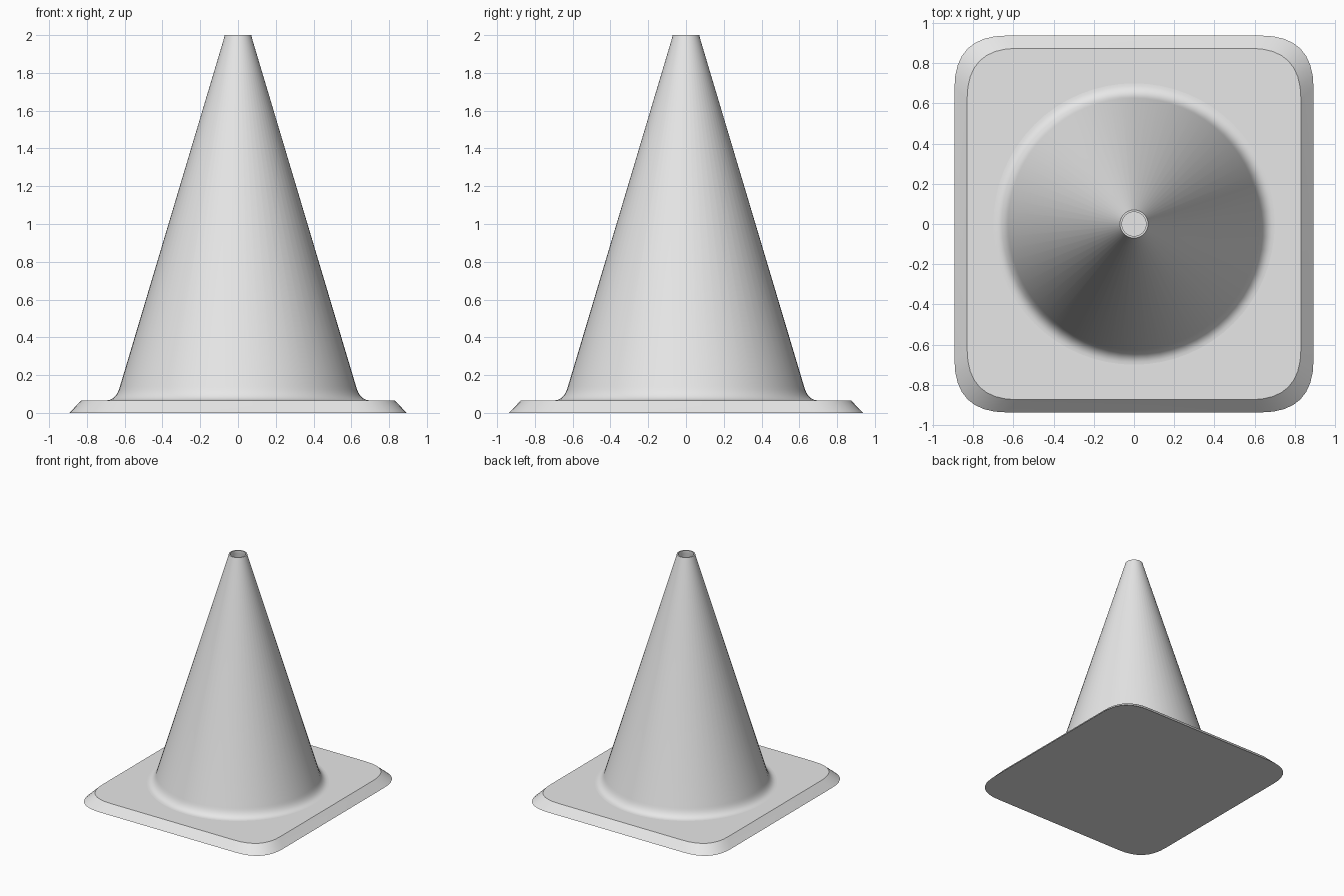
import bpy, bmesh, math
from mathutils import Vector

cube = bpy.data.objects.get("Cube")
if cube:
    bpy.data.objects.remove(cube, do_unlink=True)

grey = bpy.data.materials.new("light_grey")
grey.use_nodes = True
colour = (0.8, 0.8, 0.8, 1)
grey.diffuse_color = colour
grey.node_tree.nodes["Principled BSDF"].inputs["Base Color"].default_value = colour

BASE_TOP = 0.066
SIDES = 64


def finish(bm, name, angle):
    """Turn a bmesh into a shaded, coloured object."""
    bmesh.ops.recalc_face_normals(bm, faces=bm.faces)
    mesh = bpy.data.meshes.new(name)
    bm.to_mesh(mesh)
    bm.free()
    mesh.materials.append(grey)
    obj = bpy.data.objects.new(name, mesh)
    bpy.context.collection.objects.link(obj)
    bpy.ops.object.select_all(action="DESELECT")
    obj.select_set(True)
    bpy.context.view_layer.objects.active = obj
    bpy.ops.object.shade_smooth_by_angle(angle=math.radians(angle))
    return obj


def curve(a, b, c, steps):
    """Points of a soft bend from a to c, pulled towards b."""
    a, b, c = Vector(a), Vector(b), Vector(c)
    return [a.lerp(b, i / steps).lerp(b.lerp(c, i / steps), i / steps)
            for i in range(steps + 1)]


def bridge(bm, lower, upper):
    n = len(lower)
    for i in range(n):
        j = (i + 1) % n
        bm.faces.new((lower[i], lower[j], upper[j], upper[i]))


def rounded_outline(w, d, r):
    points = []
    for sx, sy in ((1, 1), (-1, 1), (-1, -1), (1, -1)):
        x, y = sx * w, sy * d
        along_y, along_x = (x, y - sy * r), (x - sx * r, y)
        ends = (along_y, along_x) if sx == sy else (along_x, along_y)
        points += curve(ends[0], (x, y), ends[1], 8)
    return points


# Rounded base plate with sloping edges
bm = bmesh.new()
rings = [[bm.verts.new((p.x, p.y, z)) for p in rounded_outline(w, d, r)]
         for w, d, r, z in ((0.893, 0.937, 0.26, 0), (0.83, 0.874, 0.25, BASE_TOP))]
bridge(bm, *rings)
bm.faces.new(rings[0])
bm.faces.new(rings[1])
finish(bm, "base_plate", 30)

# Hollow cone: flared foot, straight wall, thin rim and inner wall
profile = curve((0.70, BASE_TOP), (0.645, BASE_TOP), (0.625, 0.14), 8)
profile += [Vector(p) for p in ((0.075, 1.98), (0.07, 2.0), (0.06, 2.0),
                                (0.06, 1.975), (0.605, 0.14), (0.605, BASE_TOP))]
bm = bmesh.new()
rings = [[bm.verts.new((p.x * math.cos(t), p.x * math.sin(t), p.y))
          for t in (math.tau * i / SIDES for i in range(SIDES))]
         for p in profile]
for lower, upper in zip(rings, rings[1:]):
    bridge(bm, lower, upper)
finish(bm, "hollow_cone", 35)
